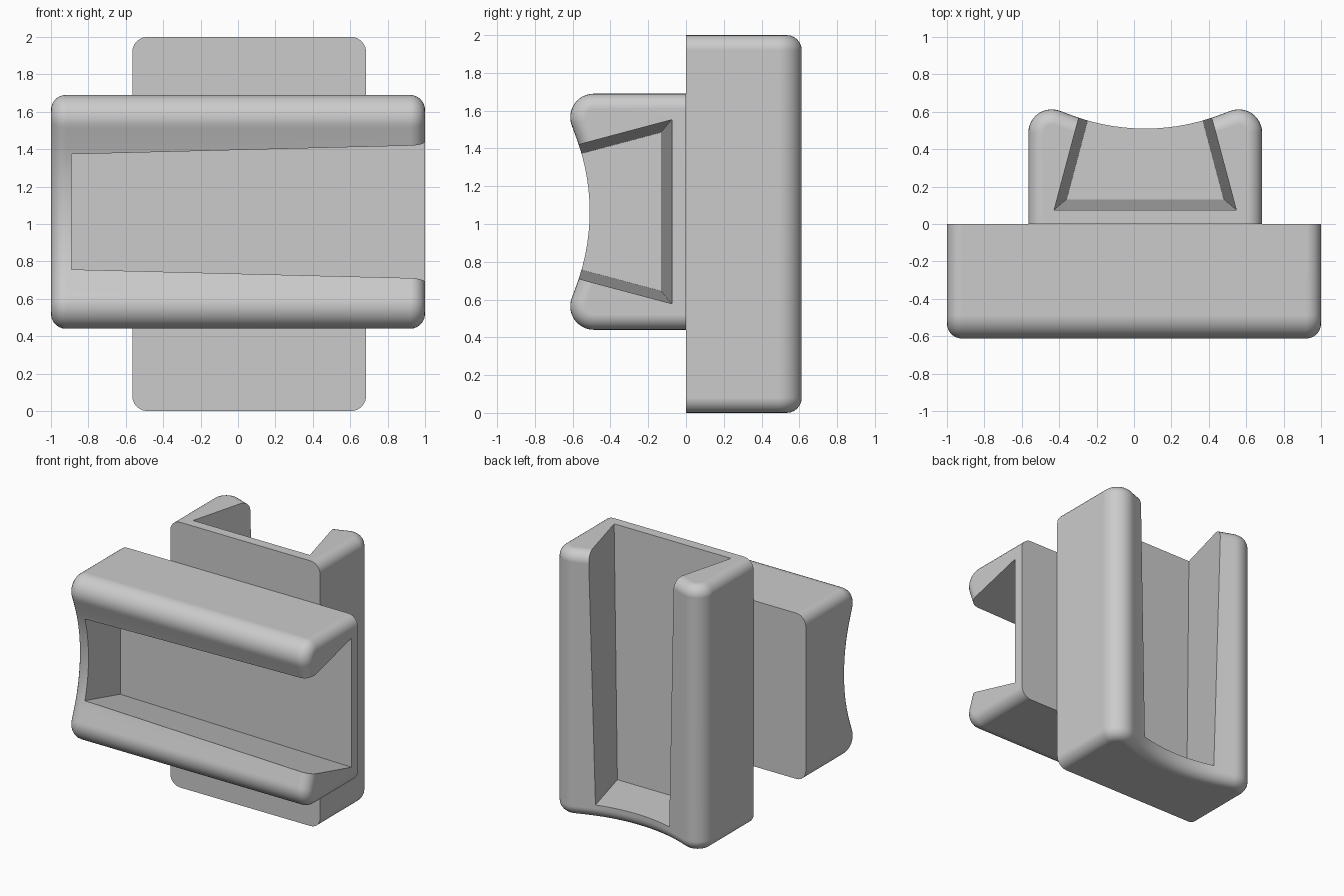
import bpy, bmesh
from math import sin, cos, pi, atan2
from mathutils import Vector

cube = bpy.data.objects.get("Cube")
if cube:
    bpy.data.objects.remove(cube, do_unlink=True)

grey = bpy.data.materials.new("light_grey")
grey.use_nodes = True
grey.diffuse_color = (0.6, 0.6, 0.6, 1)
grey.node_tree.nodes["Principled BSDF"].inputs["Base Color"].default_value = (0.6, 0.6, 0.6, 1)

# Block section: width across, depth outward from the shared plane
HALF_WIDTH = 0.625
SHOULDER = 0.125          # radius of the rounded shoulders
SHOULDER_DEPTH = 0.488    # depth of the shoulder centres
SCOOP = 1.118             # radius of the concave face
SCOOP_CENTRE = 0.51 + SCOOP
RIM = 0.08                # rounding of both ends


def section(inset):
    """Outline of the block, moved inwards by inset on all but the back plane."""
    cx = HALF_WIDTH - SHOULDER
    end = atan2(SCOOP_CENTRE - SHOULDER_DEPTH, -cx)
    half = [(HALF_WIDTH - inset, 0)]
    for i in range(13):
        a = end * i / 12
        r = SHOULDER - inset
        half.append((cx + r * cos(a), SHOULDER_DEPTH + r * sin(a)))
    for i in range(1, 9):
        a = end - pi + (pi / 2 - end) * i / 8
        r = SCOOP + inset
        half.append((r * cos(a), SCOOP_CENTRE + r * sin(a)))
    return half + [(-w, d) for w, d in reversed(half[:-1])]


def loft(name, rings, place):
    """Skin a list of (outline, position along length) rings and cap the ends."""
    bm = bmesh.new()
    loops = [[bm.verts.new(place(w, d, u)) for w, d in outline] for outline, u in rings]
    n = len(loops[0])
    for a, b in zip(loops, loops[1:]):
        for i in range(n):
            j = (i + 1) % n
            bm.faces.new((a[i], a[j], b[j], b[i]))
    bm.faces.new(loops[0])
    bm.faces.new(loops[-1])
    bmesh.ops.recalc_face_normals(bm, faces=bm.faces)
    mesh = bpy.data.meshes.new(name)
    bm.to_mesh(mesh)
    bm.free()
    mesh.materials.append(grey)
    obj = bpy.data.objects.new(name, mesh)
    bpy.context.collection.objects.link(obj)
    return obj


def slot_section(u):
    """Dovetail outline that narrows and gets shallower to the closed end."""
    t = (u + 0.89) / 1.89
    floor = 0.132 - 0.057 * t
    wide = 0.42 + 0.067 * t
    top = 0.8
    narrow = wide - 0.266 * (top - floor)
    return [(wide, floor), (narrow, top), (-narrow, top), (-wide, floor)]


def slotted_holder(name, place):
    # Rounded block
    steps = [i * pi / 12 for i in range(7)]
    rounded = [(RIM * (1 - cos(a)), 1 - RIM + RIM * sin(a)) for a in steps]
    ends = [(t, -u) for t, u in reversed(rounded)] + rounded
    block = loft(name, [(section(t), u) for t, u in ends], place)
    # Slot, open at one end
    cutter = loft(name + "_cutter", [(slot_section(u), u) for u in (-0.89, 1.2)], place)
    cutter.hide_render = True
    cut = block.modifiers.new("slot", 'BOOLEAN')
    cut.operation = 'DIFFERENCE'
    cut.solver = 'EXACT'
    cut.object = cutter
    bpy.ops.object.select_all(action='DESELECT')
    block.select_set(True)
    bpy.context.view_layer.objects.active = block
    bpy.ops.object.modifier_apply(modifier=cut.name)
    bpy.data.objects.remove(cutter, do_unlink=True)
    # Smooth curves with crisp slot edges
    bpy.ops.object.shade_smooth_by_angle(angle=0.4)
    flat = block.modifiers.new("clean_shading", 'WEIGHTED_NORMAL')
    flat.keep_sharp = True


# Front holder lies sideways, back holder stands upright
slotted_holder("front_holder", lambda w, d, u: Vector((u, -d, 1.065 + w)))
slotted_holder("back_holder", lambda w, d, u: Vector((0.06 + w, d, 1 + u)))
